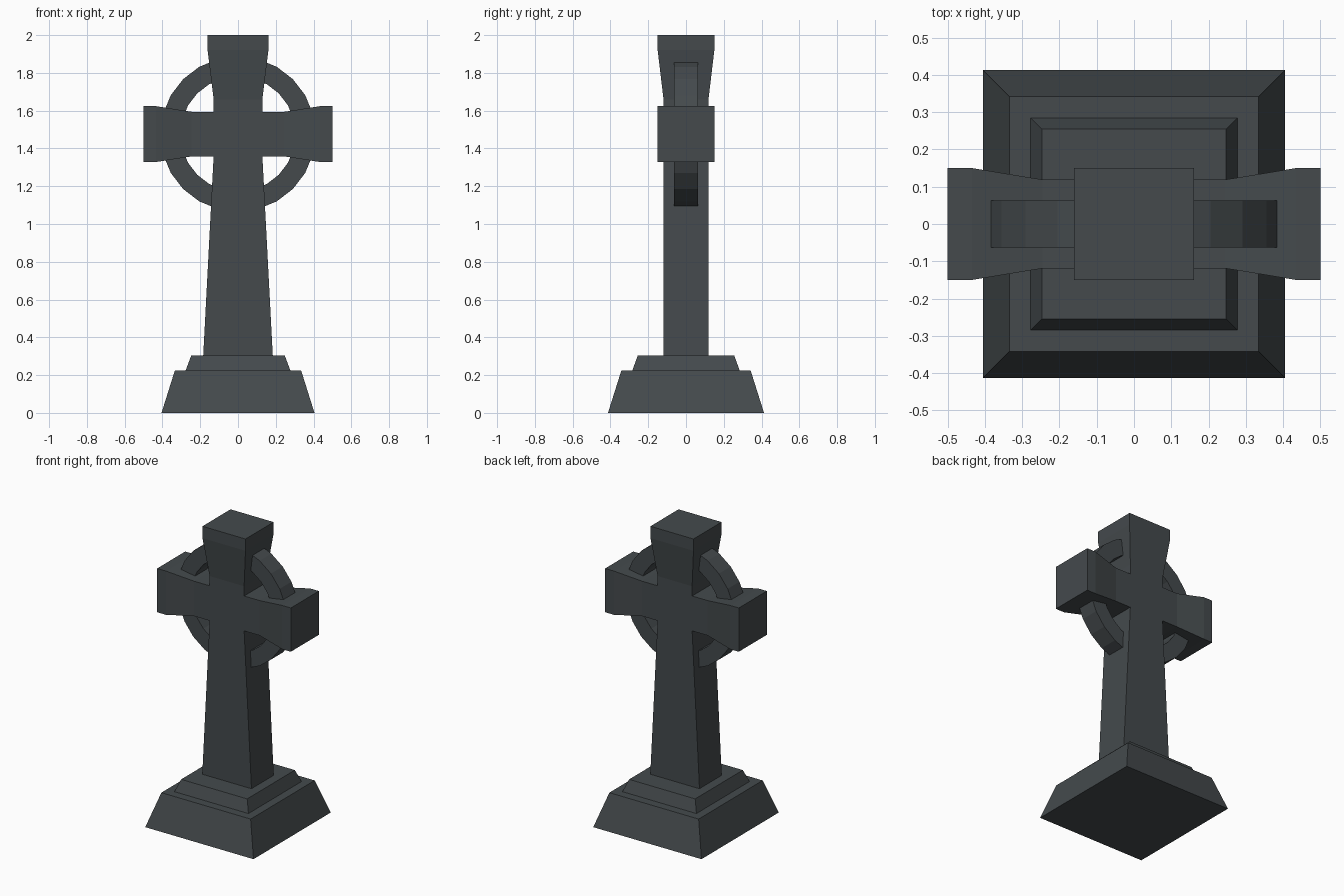
import bpy, bmesh, math
from mathutils import Vector

if "Cube" in bpy.data.objects:
    bpy.data.objects.remove(bpy.data.objects["Cube"])

stone = bpy.data.materials.new("dark slate stone")
stone.diffuse_color = (0.058, 0.068, 0.073, 1)
stone.use_nodes = True
stone.node_tree.nodes["Principled BSDF"].inputs["Base Color"].default_value = stone.diffuse_color


def finish(bm, name):
    bmesh.ops.recalc_face_normals(bm, faces=bm.faces)
    me = bpy.data.meshes.new(name)
    bm.to_mesh(me)
    bm.free()
    me.materials.append(stone)
    ob = bpy.data.objects.new(name, me)
    bpy.context.collection.objects.link(ob)
    return ob


def loft(name, sections, place):
    """Skin rectangles (t, half_a, half_b); place maps (a, b, t) to a point."""
    bm = bmesh.new()
    rings = [[bm.verts.new(place(a * sa, b * sb, t))
              for sa, sb in ((-1, -1), (1, -1), (1, 1), (-1, 1))]
             for t, a, b in sections]
    for r0, r1 in zip(rings, rings[1:]):
        for i in range(4):
            j = (i + 1) % 4
            bm.faces.new((r0[i], r0[j], r1[j], r1[i]))
    bm.faces.new(rings[0])
    bm.faces.new(rings[-1])
    return finish(bm, name)


def upright(a, b, t):
    return Vector((a, b, t))


# Stepped plinth
loft("plinth_base", [(0, 0.405, 0.413), (0.225, 0.334, 0.342)], upright)
loft("plinth_step", [(0.225, 0.277, 0.284), (0.305, 0.247, 0.255)], upright)

# Tapered shaft with flared head
loft("shaft", [(0.305, 0.184, 0.119), (1.36, 0.129, 0.119), (1.66, 0.129, 0.119),
               (1.92, 0.161, 0.15), (2.0, 0.161, 0.15)], upright)

# Flared side arms, flush with the shaft
ARM_Z = 1.476
for side, label in ((-1, "left"), (1, "right")):
    loft(label + "_arm",
         [(0.128, 0.118, 0.119), (0.245, 0.118, 0.119), (0.435, 0.148, 0.15), (0.5, 0.148, 0.15)],
         lambda a, b, t: Vector((side * t, b, ARM_Z + a)))

# Faceted ring behind the crossing
bm = bmesh.new()
N = 24
loops = []
for i in range(N):
    c, s = math.cos(math.tau * i / N), math.sin(math.tau * i / N)
    loops.append([bm.verts.new((r * c, y, ARM_Z + r * s))
                  for r, y in ((0.305, -0.063), (0.411, -0.063), (0.411, 0.063), (0.305, 0.063))])
for i in range(N):
    p, q = loops[i], loops[(i + 1) % N]
    for k in range(4):
        m = (k + 1) % 4
        bm.faces.new((p[k], p[m], q[m], q[k]))
finish(bm, "ring")
